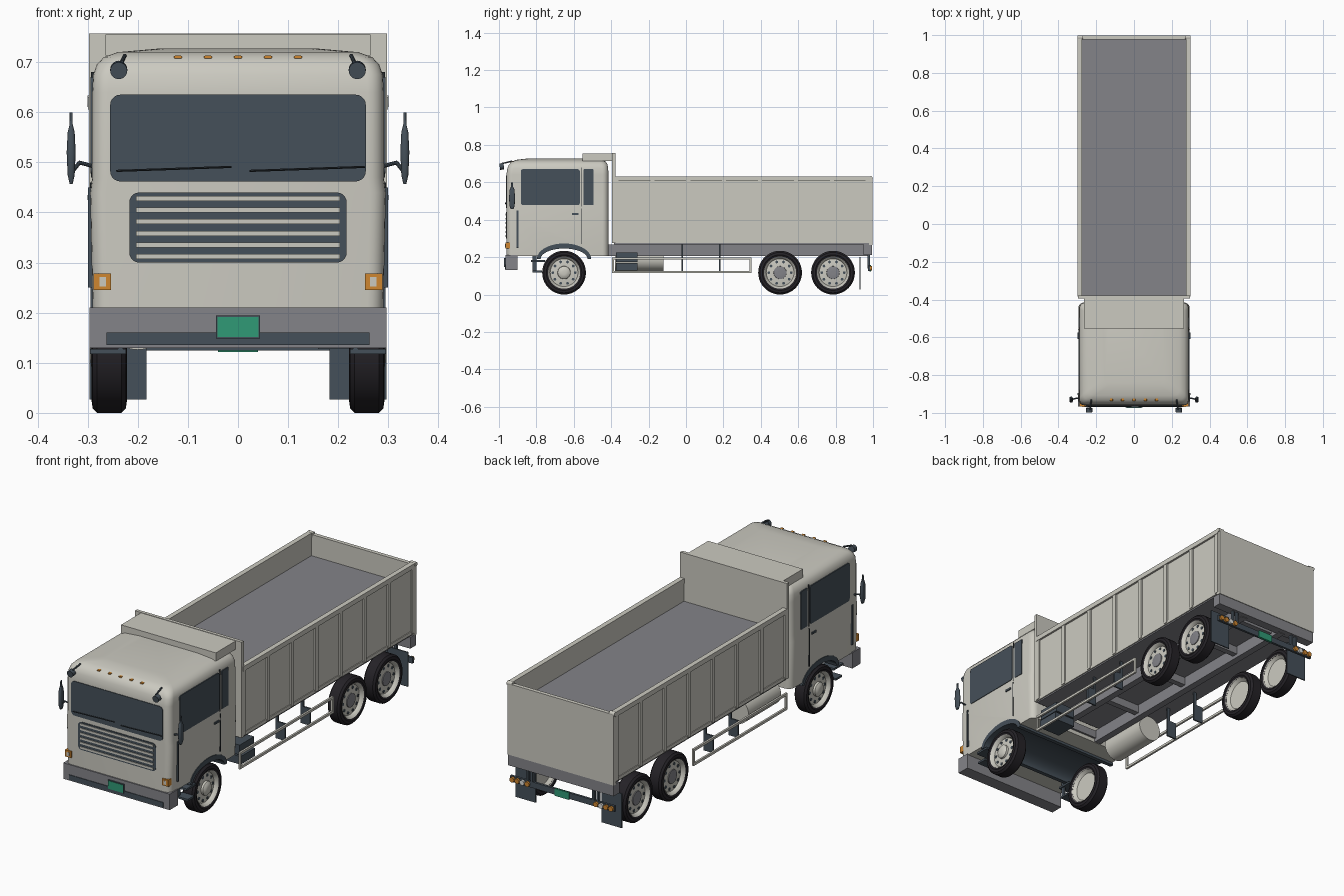
import bpy, bmesh
from math import sin, cos, pi
from mathutils import Vector

cube = bpy.data.objects.get("Cube")
if cube:
    bpy.data.objects.remove(cube, do_unlink=True)


def material(name, r, g, b):
    m = bpy.data.materials.new(name)
    m.use_nodes = True
    m.diffuse_color = (r, g, b, 1)
    m.node_tree.nodes["Principled BSDF"].inputs["Base Color"].default_value = (r, g, b, 1)
    return m


CREAM = material("cream paint", 0.60, 0.59, 0.53)
GREY = material("chassis grey", 0.23, 0.23, 0.25)
SLATE = material("dark slate", 0.06, 0.08, 0.10)
RUBBER = material("tyre rubber", 0.018, 0.016, 0.02)
AMBER = material("amber lamp", 0.62, 0.24, 0.03)
GREEN = material("plate green", 0.03, 0.32, 0.18)
BLACK = material("black trim", 0.02, 0.025, 0.03)
WHITE = material("white lamp", 0.75, 0.75, 0.72)


def finish(name, bm, mat):
    bmesh.ops.recalc_face_normals(bm, faces=bm.faces)
    me = bpy.data.meshes.new(name)
    bm.to_mesh(me)
    bm.free()
    me.materials.append(mat)
    ob = bpy.data.objects.new(name, me)
    bpy.context.collection.objects.link(ob)
    return ob


def loft(name, loops, mat, cap=True, wrap=False):
    """Skin a list of equal-length closed loops."""
    bm = bmesh.new()
    rings = [[bm.verts.new(p) for p in loop] for loop in loops]
    n = len(rings[0])
    pairs = list(zip(rings, rings[1:])) + ([(rings[-1], rings[0])] if wrap else [])
    for a, b in pairs:
        for i in range(n):
            j = (i + 1) % n
            bm.faces.new((a[i], a[j], b[j], b[i]))
    if cap and not wrap:
        bm.faces.new(rings[0])
        bm.faces.new(rings[-1])
    return finish(name, bm, mat)


def prism(name, pts, axis, a, b, mat):
    """Extrude a 2D outline along an axis from a to b."""
    place = {"x": lambda p, t: (t, p[0], p[1]),
             "y": lambda p, t: (p[0], t, p[1]),
             "z": lambda p, t: (p[0], p[1], t)}[axis]
    return loft(name, [[place(p, t) for p in pts] for t in (a, b)], mat)


def box(name, x, y, z, mat):
    return prism(name, [(x[0], y[0]), (x[1], y[0]), (x[1], y[1]), (x[0], y[1])], "z", z[0], z[1], mat)


def rounded(u0, u1, v0, v1, r, steps=5):
    pts = []
    corners = [(u1 - r, v1 - r), (u0 + r, v1 - r), (u0 + r, v0 + r), (u1 - r, v0 + r)]
    for k, (u, v) in enumerate(corners):
        for i in range(steps + 1):
            t = pi / 2 * (k + i / steps)
            pts.append((u + r * cos(t), v + r * sin(t)))
    return pts


def rod(name, p0, p1, r, mat, seg=10):
    p0, p1 = Vector(p0), Vector(p1)
    q = (p1 - p0).to_track_quat("Z", "Y")
    ring = [q @ Vector((r * cos(2 * pi * i / seg), r * sin(2 * pi * i / seg), 0)) for i in range(seg)]
    return loft(name, [[p + v for v in ring] for p in (p0, p1)], mat)


def lathe(name, profile, c, s, mat, seg=40, wrap=False):
    """Turn an (x, radius) profile about the x axis; s flips it outward."""
    loops = [[(c[0] + s * x, c[1] + r * cos(2 * pi * i / seg), c[2] + r * sin(2 * pi * i / seg))
              for i in range(seg)] for x, r in profile]
    return loft(name, loops, mat, wrap=wrap)


def span(s, a, b):
    return tuple(sorted((s * a, s * b)))


# Cab shell: stacked rounded outlines
FRONT, SIDE = -0.960, 0.291
levels = [(0.205, 0.290, FRONT, -0.415), (0.44, 0.295, FRONT, -0.415), (0.47, SIDE, FRONT, -0.415),
          (0.64, SIDE, FRONT, -0.415), (0.675, 0.289, -0.955, -0.416), (0.695, 0.282, -0.946, -0.42),
          (0.710, 0.268, -0.932, -0.428), (0.720, 0.240, -0.908, -0.445), (0.727, 0.16, -0.85, -0.48)]
cab = loft("cab", [[(x, y, z) for x, y in rounded(-w, w, f, b, 0.032)] for z, w, f, b in levels], CREAM)

# Wheel arches cut through the cab, lined by a dark housing
AXLE, ARCH_Z = -0.652, 0.19


def arch(a, b, n=28):
    return [(AXLE + a * cos(pi * i / n), ARCH_Z + b * sin(pi * i / n)) for i in range(n + 1)]


cutter = prism("arch_cutter", arch(0.145, 0.083) + [(AXLE - 0.145, 0.1), (AXLE + 0.145, 0.1)], "x", -0.4, 0.4, CREAM)
cut = cab.modifiers.new("arch", "BOOLEAN")
cut.operation, cut.solver, cut.object = "DIFFERENCE", "EXACT", cutter
bpy.context.view_layer.objects.active = cab
bpy.ops.object.modifier_apply(modifier=cut.name)
bpy.data.objects.remove(cutter, do_unlink=True)
prism("wheel_housing", arch(0.145, 0.083) + arch(0.125, 0.056)[::-1], "x", -0.294, 0.294, SLATE)

# Windscreen, grille and wipers
prism("windscreen", rounded(-0.255, 0.255, 0.462, 0.635, 0.02), "y", FRONT - 0.003, FRONT + 0.004, SLATE)
prism("grille", rounded(-0.217, 0.217, 0.30, 0.44, 0.02), "y", FRONT - 0.003, FRONT + 0.004, SLATE)
for i in range(6):
    z = 0.312 + i * 0.0232
    box("grille_bar", (-0.204, 0.204), (FRONT - 0.006, FRONT), (z - 0.005, z + 0.005), CREAM)
for x0, x1 in ((-0.243, -0.013), (0.023, 0.253)):
    rod("wiper", (x0, FRONT - 0.006, 0.483), (x1, FRONT - 0.006, 0.491), 0.0025, BLACK, 6)

# Bumper, plate and roof markers
box("bumper", (-0.296, 0.296), (-0.966, -0.90), (0.13, 0.21), GREY)
box("bumper_intake", (-0.262, 0.262), (-0.969, -0.96), (0.135, 0.16), SLATE)
box("front_plate_frame", (-0.044, 0.044), (-0.972, -0.965), (0.148, 0.194), SLATE)
box("front_plate", (-0.041, 0.041), (-0.974, -0.966), (0.151, 0.191), GREEN)
for i in range(-2, 3):
    prism("roof_marker", rounded(i * 0.06 - 0.008, i * 0.06 + 0.008, 0.707, 0.713, 0.0025, 3),
          "y", -0.938, -0.90, AMBER)

for s in (1, -1):
    # Side glass, door seams and handle
    for y0, y1, r in ((-0.882, -0.568, 0.01), (-0.548, -0.494, 0.004)):
        prism("side_window", rounded(y0, y1, 0.478, 0.67, r), "x", s * (SIDE - 0.004), s * (SIDE + 0.003), SLATE)
    box("door_seam", span(s, 0.28, SIDE + 0.002), (-0.562, -0.558), (0.47, 0.68), BLACK)
    box("door_seam_low", span(s, 0.28, 0.2955), (-0.562, -0.558), (0.27, 0.46), BLACK)
    box("grab_handle", span(s, 0.285, 0.299), (-0.905, -0.895), (0.25, 0.45), SLATE)
    box("door_handle", span(s, 0.285, 0.300), (-0.61, -0.575), (0.425, 0.435), SLATE)
    # Corner indicators
    box("indicator", span(s, 0.253, 0.288), (-0.966, -0.94), (0.245, 0.278), AMBER)
    box("indicator_lens", span(s, 0.263, 0.276), (-0.968, -0.96), (0.252, 0.271), CREAM)
    # Door mirrors
    loft("door_mirror", [[(x, y, z) for x, y in rounded(s * 0.333 - w, s * 0.333 + w, -0.93 - d, -0.93 + d, w * 0.9)]
                         for z, w, d in ((0.457, 0.003, 0.008), (0.475, 0.007, 0.014), (0.52, 0.009, 0.016),
                                         (0.56, 0.007, 0.013), (0.576, 0.003, 0.006), (0.60, 0.003, 0.005))], SLATE)
    rod("mirror_arm", (s * 0.28, -0.92, 0.49), (s * 0.318, -0.925, 0.50), 0.004, SLATE)
    rod("mirror_arm_tip", (s * 0.316, -0.925, 0.50), (s * 0.332, -0.93, 0.48), 0.004, SLATE)
    # Forward spot mirrors
    rod("spot_mirror_arm", (s * 0.226, -0.93, 0.713), (s * 0.232, -0.985, 0.70), 0.004, SLATE)
    rod("spot_mirror", (s * 0.238, -0.996, 0.683), (s * 0.238, -0.974, 0.686), 0.017, SLATE, 20)
    # Cab steps
    for z, y0, y1 in ((0.175, -0.83, -0.755), (0.118, -0.82, -0.77)):
        box("cab_step", span(s, 0.224, 0.295), (y0, y1), (z, z + 0.01), SLATE)
    box("step_bracket", span(s, 0.23, 0.24), (-0.82, -0.80), (0.118, 0.21), SLATE)

# Cargo bed: floor, walls, headboard, roof visor
BACK = 0.998
box("bed_base", (-0.288, 0.288), (-0.385, 0.985), (0.268, 0.285), GREY)
box("bed_load_floor", (-0.283, 0.283), (-0.38, 0.985), (0.49, 0.515), GREY)
box("headboard", (-0.297, 0.297), (-0.395, -0.378), (0.275, 0.757), CREAM)
box("roof_visor", (-0.264, 0.264), (-0.553, -0.39), (0.713, 0.755), CREAM)
box("tailgate", (-0.296, 0.296), (0.978, BACK), (0.265, 0.622), CREAM)
box("tail_crossbeam", (-0.294, 0.294), (0.95, BACK - 0.003), (0.21, 0.267), GREY)
for s in (1, -1):
    box("side_wall", span(s, 0.276, 0.289), (-0.385, 0.985), (0.275, 0.615), CREAM)
    box("top_rail", span(s, 0.274, 0.299), (-0.385, 0.985), (0.606, 0.63), CREAM)
    box("bottom_rail", span(s, 0.276, 0.293), (-0.385, 0.985), (0.275, 0.292), CREAM)
    for i in range(8):
        y = -0.372 + i * 0.192
        box("side_rib", span(s, 0.285, 0.297), (y - 0.011, y + 0.011), (0.28, 0.61), CREAM)
    rod("tailgate_hinge", (s * 0.27, 0.988, 0.622), (s * 0.30, 0.988, 0.622), 0.011, CREAM, 12)

# Chassis rails and cross members
for s in (1, -1):
    box("chassis_rail", span(s, 0.10, 0.135), (-0.51, 0.97), (0.207, 0.268), GREY)
for y in (-0.42, -0.1, 0.25, 0.64, 0.9):
    box("cross_member", (-0.10, 0.10), (y - 0.015, y + 0.015), (0.225, 0.265), GREY)

# Side guards, fuel tank and battery box
for s in (1, -1):
    for z in (0.114, 0.186):
        box("guard_rail", span(s, 0.278, 0.288), (-0.395, 0.35), (z, z + 0.012), CREAM)
    for y in (-0.39, 0.345):
        box("guard_end", span(s, 0.278, 0.288), (y - 0.005, y + 0.005), (0.114, 0.198), CREAM)
    for y in (-0.02, 0.18):
        box("guard_bracket", span(s, 0.225, 0.278), (y - 0.004, y + 0.004), (0.114, 0.20), SLATE)
        box("guard_hanger", span(s, 0.225, 0.24), (y - 0.004, y + 0.004), (0.19, 0.27), SLATE)
rod("fuel_tank", (-0.20, -0.38, 0.19), (-0.20, -0.12, 0.19), 0.064, CREAM, 32)
box("battery_box", (0.16, 0.272), (-0.375, -0.26), (0.175, 0.225), SLATE)
box("battery_step", (0.16, 0.277), (-0.375, -0.26), (0.128, 0.168), SLATE)

# Wheels
TYRE = [(-0.028, 0.083), (-0.035, 0.095), (-0.033, 0.108), (-0.024, 0.117),
        (0.024, 0.117), (0.033, 0.108), (0.035, 0.095), (0.028, 0.083)]
RIM = [(-0.012, 0.012), (-0.012, 0.07), (-0.031, 0.086), (0.032, 0.086), (0.025, 0.079), (0.014, 0.074), (0.018, 0.045)]
for s in (1, -1):
    for y in (AXLE, 0.503, 0.786):
        c = (s * 0.257, y, 0.117)
        front = y < 0
        lathe("tyre", TYRE, c, s, RUBBER, wrap=True)
        lathe("rim", RIM, c, s, CREAM)
        hub = [(0.01, 0.036), (0.028, 0.034), (0.036, 0.024), (0.038, 0.01)] if front else \
              [(0.01, 0.036), (0.022, 0.034), (0.024, 0.02), (0.024, 0.01)]
        lathe("hub", hub, c, s, CREAM if front else GREY, 24)
        for i in range(10):
            t = 2 * pi * i / 10
            py, pz = y + 0.06 * cos(t), 0.117 + 0.06 * sin(t)
            rod("rim_hole", (c[0] + s * 0.012, py, pz), (c[0] + s * 0.0185, py, pz), 0.0075, SLATE, 10)

# Rear mudflaps, lamp bar and plate
box("lamp_bar", (-0.29, 0.29), (0.972, 0.984), (0.125, 0.155), SLATE)
box("rear_plate", (-0.04, 0.04), (0.98, 0.989), (0.122, 0.158), GREEN)
for s in (1, -1):
    box("mudflap", span(s, 0.183, 0.296), (0.928, 0.934), (0.027, 0.20), SLATE)
    for x in (0.165, 0.19):
        box("lamp_bar_post", span(s, x, x + 0.012), (0.97, 0.984), (0.14, 0.215), SLATE)
    for x, m in ((0.275, AMBER), (0.247, AMBER), (0.219, WHITE), (0.191, AMBER)):
        rod("tail_lamp", (s * x, 0.98, 0.14), (s * x, 0.994, 0.14), 0.0125, m, 16)

# Smooth rounded parts, keep hard edges
bpy.ops.object.select_all(action="DESELECT")
for ob in bpy.context.collection.objects:
    if ob.type == "MESH":
        ob.select_set(True)
bpy.context.view_layer.objects.active = cab
bpy.ops.object.shade_smooth_by_angle(angle=0.6)
